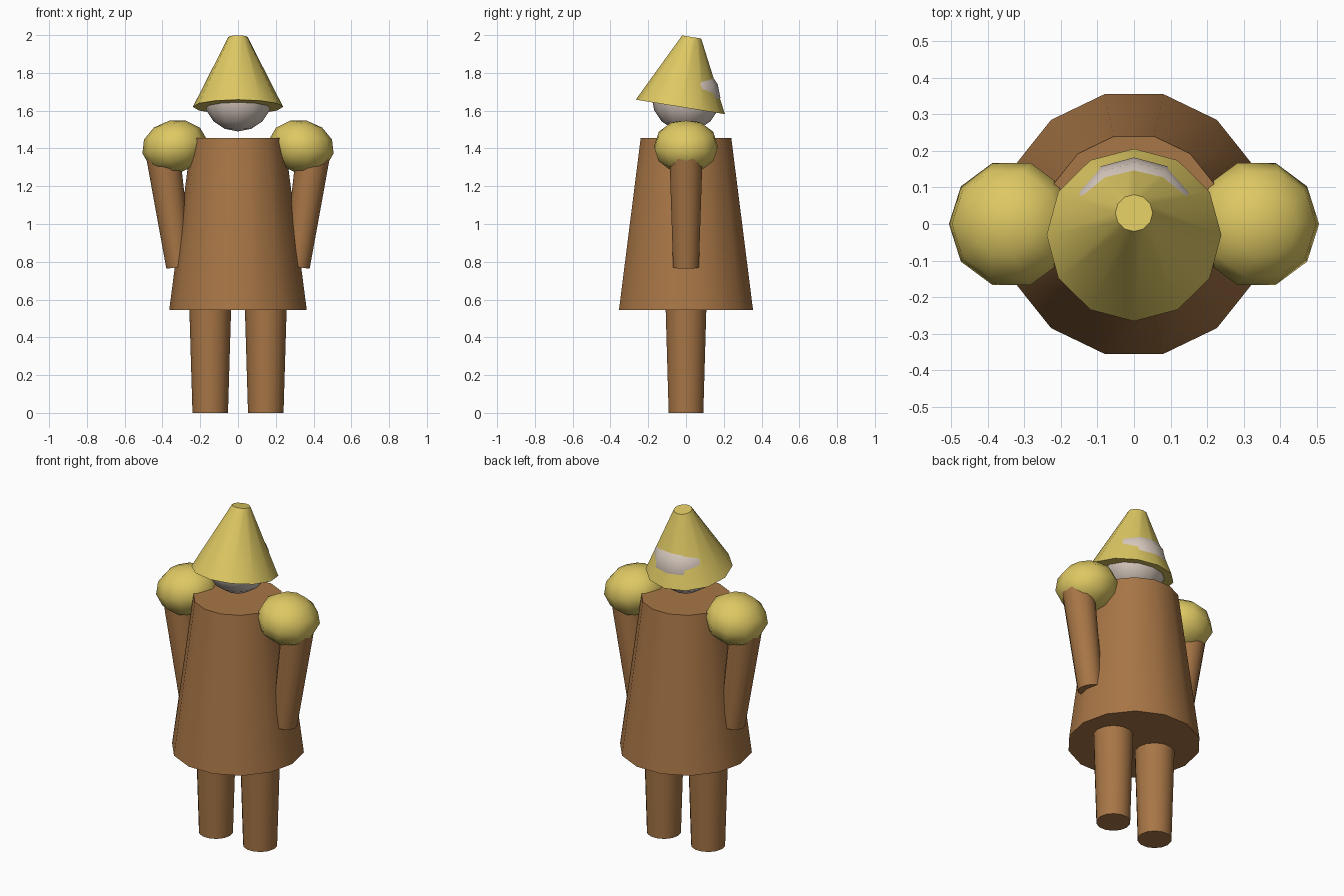
import bpy, bmesh, math
from mathutils import Vector

cube = bpy.data.objects.get("Cube")
if cube:
    bpy.data.objects.remove(cube, do_unlink=True)


def material(name, rgb):
    mat = bpy.data.materials.new(name)
    mat.use_nodes = True
    mat.diffuse_color = (*rgb, 1)
    mat.node_tree.nodes["Principled BSDF"].inputs["Base Color"].default_value = (*rgb, 1)
    return mat


BROWN = material("brown cloth", (0.39, 0.18, 0.061))
YELLOW = material("straw yellow", (0.73, 0.58, 0.125))
PALE = material("pale skin", (0.70, 0.60, 0.53))


def lathe(name, profile, sides, mat, location=(0, 0, 0), rotation=(0, 0, 0)):
    """Spin a (radius, height) profile about local z, with closed ends."""
    bm = bmesh.new()
    rings = []
    for r, z in profile:
        angles = [math.tau * i / sides for i in range(sides)]
        rings.append([bm.verts.new((r * math.cos(a), r * math.sin(a), z)) for a in angles])
    for low, high in zip(rings, rings[1:]):
        for i in range(sides):
            j = (i + 1) % sides
            bm.faces.new((low[i], low[j], high[j], high[i]))
    if profile[0][0] > 0:
        bm.faces.new(rings[0][::-1])
    if profile[-1][0] > 0:
        bm.faces.new(rings[-1])
    bmesh.ops.remove_doubles(bm, verts=bm.verts, dist=1e-5)
    bmesh.ops.recalc_face_normals(bm, faces=bm.faces)
    mesh = bpy.data.meshes.new(name)
    bm.to_mesh(mesh)
    bm.free()
    mesh.materials.append(mat)
    obj = bpy.data.objects.new(name, mesh)
    obj.location, obj.rotation_euler = location, rotation
    bpy.context.collection.objects.link(obj)
    bpy.ops.object.select_all(action="DESELECT")
    obj.select_set(True)
    bpy.context.view_layer.objects.active = obj
    bpy.ops.object.shade_smooth_by_angle(angle=math.radians(50))
    return obj


def cone(name, r_start, r_end, start, end, sides, mat):
    """Tapered cylinder between two points."""
    axis = Vector(end) - Vector(start)
    tilt = (-math.atan2(axis.y, axis.z), math.atan2(axis.x, axis.z), 0)
    return lathe(name, [(r_start, 0), (r_end, axis.length)], sides, mat, start, tilt)


def ball(name, radius, height, sides, rings, mat, location, tilt=0):
    """Ellipsoid with a given half height."""
    profile = []
    for i in range(rings + 1):
        a = math.pi * i / rings
        r = radius * math.sin(a) if 0 < i < rings else 0
        profile.append((r, -height * math.cos(a)))
    return lathe(name, profile, sides, mat, location, (0, tilt, 0))


# Robe, head and tilted hat
cone("robe", 0.364, 0.246, (0, 0, 0.545), (0, 0, 1.455), 14, BROWN)
ball("head", 0.182, 0.18, 12, 8, PALE, (0, 0, 1.67))
cone("hat", 0.239, 0.051, (0, -0.03, 1.62), (0, 0.03, 1.99), 12, YELLOW)

# Paired limbs and shoulder pads
for side, s in (("left", 1), ("right", -1)):
    cone(side + "_leg", 0.094, 0.112, (s * 0.147, 0, 0), (s * 0.147, 0, 0.6), 14, BROWN)
    cone(side + "_arm", 0.07, 0.09, (s * 0.31, 0, 0.773), (s * 0.398, 0, 1.37), 14, BROWN)
    ball(side + "_shoulder_pad", 0.175, 0.14, 10, 6, YELLOW, (s * 0.335, 0, 1.41), s * 0.21)
